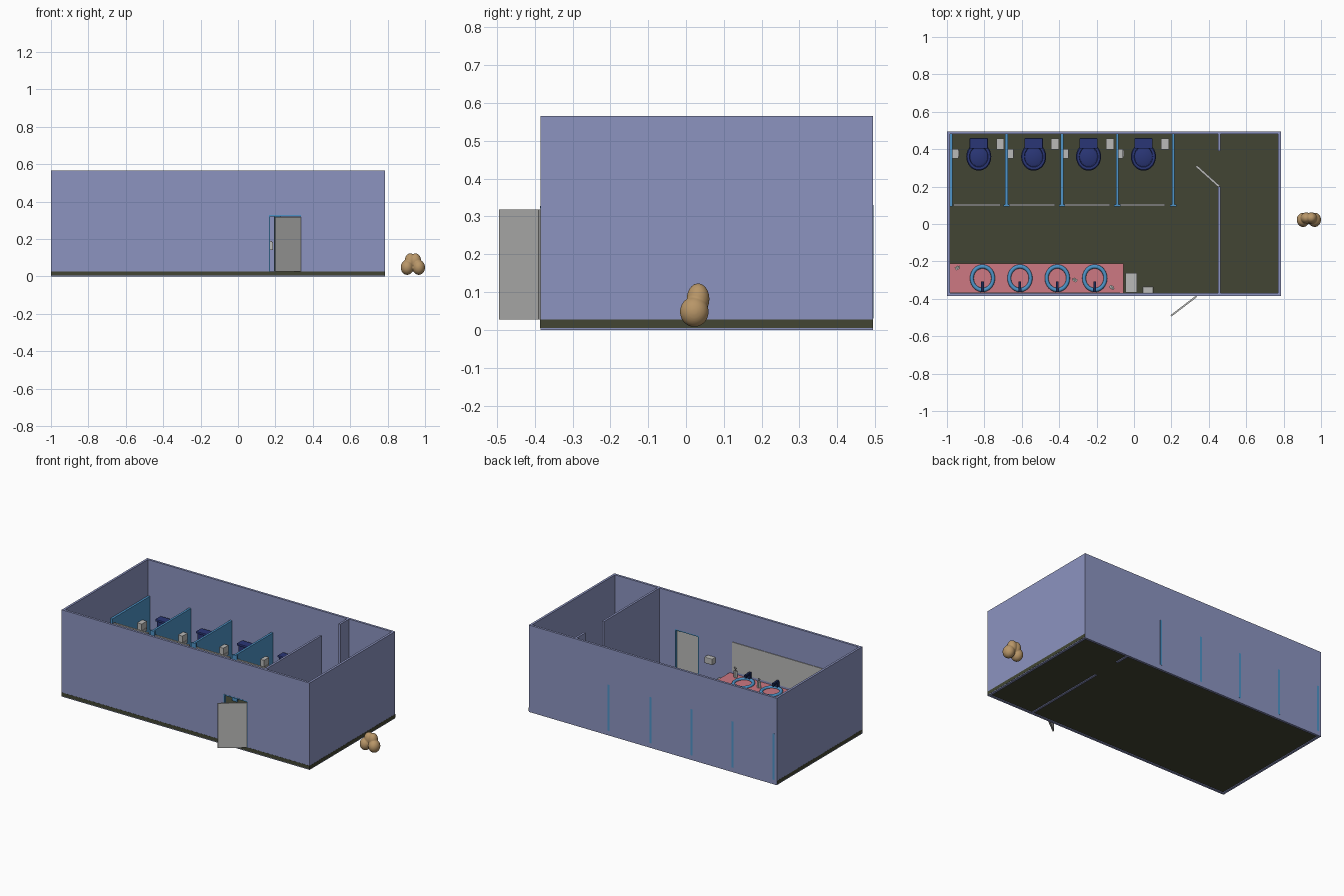
import bpy, bmesh, math
from mathutils import Matrix, Vector

if "Cube" in bpy.data.objects:
    bpy.data.objects.remove(bpy.data.objects["Cube"])


def material(name, rgb):
    m = bpy.data.materials.new(name)
    lin = [((c / 255 + 0.055) / 1.055) ** 2.4 for c in rgb]
    m.diffuse_color = (*lin, 1)
    m.use_nodes = True
    m.node_tree.nodes["Principled BSDF"].inputs["Base Color"].default_value = m.diffuse_color
    return m


WALL = material("wall_lavender", (140, 148, 192))
FLOOR = material("floor_olive", (66, 69, 51))
BLUE = material("partition_blue", (78, 148, 200))
NAVY = material("toilet_navy", (42, 54, 118))
DARK = material("faucet_navy", (25, 40, 85))
PINK = material("counter_pink", (205, 120, 130))
GREY = material("door_grey", (186, 186, 184))
TAN = material("bean_tan", (184, 150, 104))


def finish(name, mat, bm, smooth=False):
    bmesh.ops.recalc_face_normals(bm, faces=bm.faces)
    me = bpy.data.meshes.new(name)
    bm.to_mesh(me)
    bm.free()
    me.materials.append(mat)
    ob = bpy.data.objects.new(name, me)
    bpy.context.collection.objects.link(ob)
    if smooth:
        bpy.ops.object.select_all(action='DESELECT')
        ob.select_set(True)
        bpy.context.view_layer.objects.active = ob
        bpy.ops.object.shade_smooth_by_angle(angle=math.radians(40))
    return ob


def add_box(bm, x0, x1, y0, y1, z0, z1):
    m = Matrix.Translation(((x0 + x1) / 2, (y0 + y1) / 2, (z0 + z1) / 2))
    m = m @ Matrix.Diagonal((x1 - x0, y1 - y0, z1 - z0, 1))
    return bmesh.ops.create_cube(bm, size=1, matrix=m)['verts']


def boxes(name, mat, *dims, bevel=0):
    bm = bmesh.new()
    for d in dims:
        add_box(bm, *d)
    if bevel:
        bmesh.ops.bevel(bm, geom=bm.edges[:], offset=bevel, segments=2,
                        affect='EDGES', profile=0.5)
    return finish(name, mat, bm)


def leaf(name, p, q, z0, z1, t=0.009):
    """Open door leaf standing between two plan points."""
    p, q = Vector(p), Vector(q)
    d = q - p
    ob = boxes(name, GREY, (0, d.length, -t / 2, t / 2, z0, z1))
    ob.location = (p.x, p.y, 0)
    ob.rotation_euler.z = math.atan2(d.y, d.x)


def lathe(name, mat, profile, cx, cy, sx=1, sy=1, n=32, closed=False):
    """Elliptical turned shape from (radius, z) points."""
    bm = bmesh.new()
    rings = [[bm.verts.new((cx + r * sx * math.cos(2 * math.pi * i / n),
                            cy + r * sy * math.sin(2 * math.pi * i / n), z))
              for i in range(n)] for r, z in profile]
    pairs = list(zip(rings, rings[1:] + rings[:1])) if closed else list(zip(rings, rings[1:]))
    for a, b in pairs:
        for i in range(n):
            j = (i + 1) % n
            bm.faces.new((a[i], a[j], b[j], b[i]))
    if not closed:
        bm.faces.new(rings[0])
        bm.faces.new(rings[-1])
    return finish(name, mat, bm, True)


# Room shell
X0, X1, Y0, Y1, T, H = -1, 0.785, -0.385, 0.495, 0.015, 0.565
DX0, DX1, DZ = 0.167, 0.337, 0.328
boxes("floor", FLOOR, (X0, X1 + 0.001, Y0 - 0.001, Y1 - 0.001, 0.005, 0.027))
boxes("back_wall", WALL, (X0, X1, Y1 - T, Y1, 0, H))
boxes("left_wall", WALL, (X0 + 0.0005, X0 + T, Y0 + T, Y1 - T, 0, H))
boxes("right_wall", WALL, (X1 - T, X1, Y0 + T, Y1 - T, 0, H))
boxes("front_wall", WALL, (X0, DX0, Y0, Y0 + T, 0, H), (DX1, X1, Y0, Y0 + T, 0, H),
      (DX0, DX1, Y0, Y0 + T, DZ, H), (DX0, DX1, Y0, Y0 + T, 0, 0.02))
boxes("inner_wall", WALL, (0.449, 0.463, Y0 + T, 0.20, 0, H),
      (0.449, 0.463, 0.39, Y1 - T, 0, H))

# Entrance frame and open doors
boxes("entrance_frame", BLUE, (DX0, DX0 + 0.004, Y0, Y0 + T, 0.027, DZ),
      (DX1 - 0.004, DX1, Y0, Y0 + T, 0.027, DZ),
      (DX0, DX1, Y0 - 0.001, Y0 + T, DZ - 0.007, DZ))
leaf("entrance_door", (0.335, -0.386), (0.198, -0.491), 0.027, 0.318)
leaf("inner_door", (0.456, 0.20), (0.333, 0.31), 0.027, 0.318, 0.012)

# Stall partitions with front posts
for k, x in enumerate((-0.977, -0.682, -0.385, -0.09, 0.21)):
    half = 0.017 if k else 0.007
    boxes(f"partition_{k+1}", BLUE, (x - 0.007, x + 0.007, 0.095, Y1 + 0.0005, 0.03, 0.33),
          (x - half, x + half, 0.093, 0.103, 0.03, 0.33))


def toilet(k, x):
    n = f"toilet_{k}_"
    lathe(n + "bowl", NAVY, [(0.042, 0.027), (0.036, 0.06), (0.05, 0.10), (0.062, 0.132)],
          x, 0.36, 1, 1.12)
    lathe(n + "seat", NAVY, [(0.066, 0.132), (0.067, 0.14), (0.062, 0.146),
                             (0.050, 0.146), (0.048, 0.139)], x, 0.36, 1, 1.12)
    lathe(n + "lid", NAVY, [(0.045, 0.135), (0.045, 0.147), (0.04, 0.150)], x, 0.36, 1, 1.12)
    boxes(n + "tank", NAVY, (x - 0.044, x + 0.044, 0.41, 0.455, 0.12, 0.22), bevel=0.005)
    boxes(n + "tank_lid", NAVY, (x - 0.049, x + 0.049, 0.403, 0.459, 0.22, 0.235), bevel=0.004)
    boxes(n + "base", NAVY, (x - 0.03, x + 0.03, 0.38, 0.455, 0.027, 0.125))


# Stall contents
for k in range(4):
    x = -0.83 + 0.2935 * k
    toilet(k + 1, x)
    boxes(f"stall_door_{k+1}", GREY, (x - 0.135, x + 0.115, 0.096, 0.107, 0.05, 0.305))
    boxes(f"dispenser_{k+1}", GREY, (x - 0.141, x - 0.108, 0.35, 0.402, 0.145, 0.207),
          (x - 0.112, x - 0.104, 0.357, 0.395, 0.15, 0.165))
    # paper holder with a raised grid of squares
    hx, hy = x + 0.115, 0.428
    cells = [(hx + i * 0.018 - 0.006, hx + i * 0.018 + 0.006,
              hy + j * 0.018 - 0.006, hy + j * 0.018 + 0.006, 0.185, 0.19)
             for i in (-0.6, 0.6) for j in (-1.1, 0, 1.1)]
    boxes(f"paper_holder_{k+1}", GREY, (hx - 0.021, hx + 0.021, hy - 0.03, hy + 0.03, 0.14, 0.185),
          *cells)

# Counter and mirror
boxes("counter", PINK, (-0.985, -0.055, -0.37, -0.21, 0.125, 0.15),
      (-0.985, -0.055, -0.225, -0.21, 0.095, 0.126))
boxes("mirror", GREY, (-0.985, -0.075, -0.371, -0.366, 0.165, 0.355))

# Sinks and faucets
for k in range(4):
    x, y = -0.81 + 0.2 * k, -0.29
    ring = [(0.057 + 0.010 * math.cos(a), 0.152 + 0.010 * math.sin(a))
            for a in (i * math.pi / 5 for i in range(10))]
    lathe(f"sink_rim_{k+1}", BLUE, ring, x, y, 1, 1.1, 40, True)
    boxes(f"faucet_{k+1}", DARK, (x - 0.008, x + 0.008, -0.363, -0.345, 0.15, 0.192),
          (x - 0.007, x + 0.007, -0.363, -0.308, 0.185, 0.198),
          (x - 0.006, x + 0.006, -0.32, -0.308, 0.176, 0.188))

# Soap dispensers
for k, (x, y) in enumerate(((-0.945, -0.235), (-0.315, -0.30), (-0.12, -0.338))):
    ob = boxes(f"soap_{k+1}", GREY, (-0.011, 0.011, -0.009, 0.009, 0.15, 0.19),
               (-0.003, 0.003, -0.003, 0.003, 0.19, 0.205),
               (-0.004, 0.016, -0.004, 0.004, 0.203, 0.209))
    ob.location = (x, y, 0)
    ob.rotation_euler.z = math.radians((35, 150, -35)[k])

# Waste bin, narrower at the foot, and hand dryer
bm = bmesh.new()
for v in add_box(bm, -0.042, 0.012, -0.363, -0.265, 0.027, 0.092):
    if v.co.z < 0.05:
        v.co.x = -0.015 + (v.co.x + 0.015) * 0.8
        v.co.y = -0.314 + (v.co.y + 0.314) * 0.85
add_box(bm, -0.046, 0.016, -0.367, -0.261, 0.092, 0.10)
finish("waste_bin", GREY, bm)
boxes("hand_dryer", GREY, (0.046, 0.104, -0.371, -0.335, 0.183, 0.223), bevel=0.004)

# Two-lobed bean beside the room, fused from ellipsoids
bm = bmesh.new()
for cx, cy, cz, rx, ry, rz in ((-0.031, 0.022, 0.048, 0.034, 0.038, 0.040),
                               (0.031, 0.022, 0.048, 0.034, 0.038, 0.040),
                               (-0.014, 0.032, 0.082, 0.030, 0.030, 0.041),
                               (0.014, 0.032, 0.082, 0.030, 0.030, 0.041)):
    m = Matrix.Translation((0.935 + cx, cy, cz)) @ Matrix.Diagonal((rx, ry, rz, 1))
    bmesh.ops.create_uvsphere(bm, u_segments=32, v_segments=20, radius=1, matrix=m)
bean = finish("bean", TAN, bm, True)
rm = bean.modifiers.new("fuse", 'REMESH')
rm.mode = 'VOXEL'
rm.voxel_size = 0.003
rm.use_smooth_shade = True
sm = bean.modifiers.new("soften", 'SMOOTH')
sm.iterations = 5
